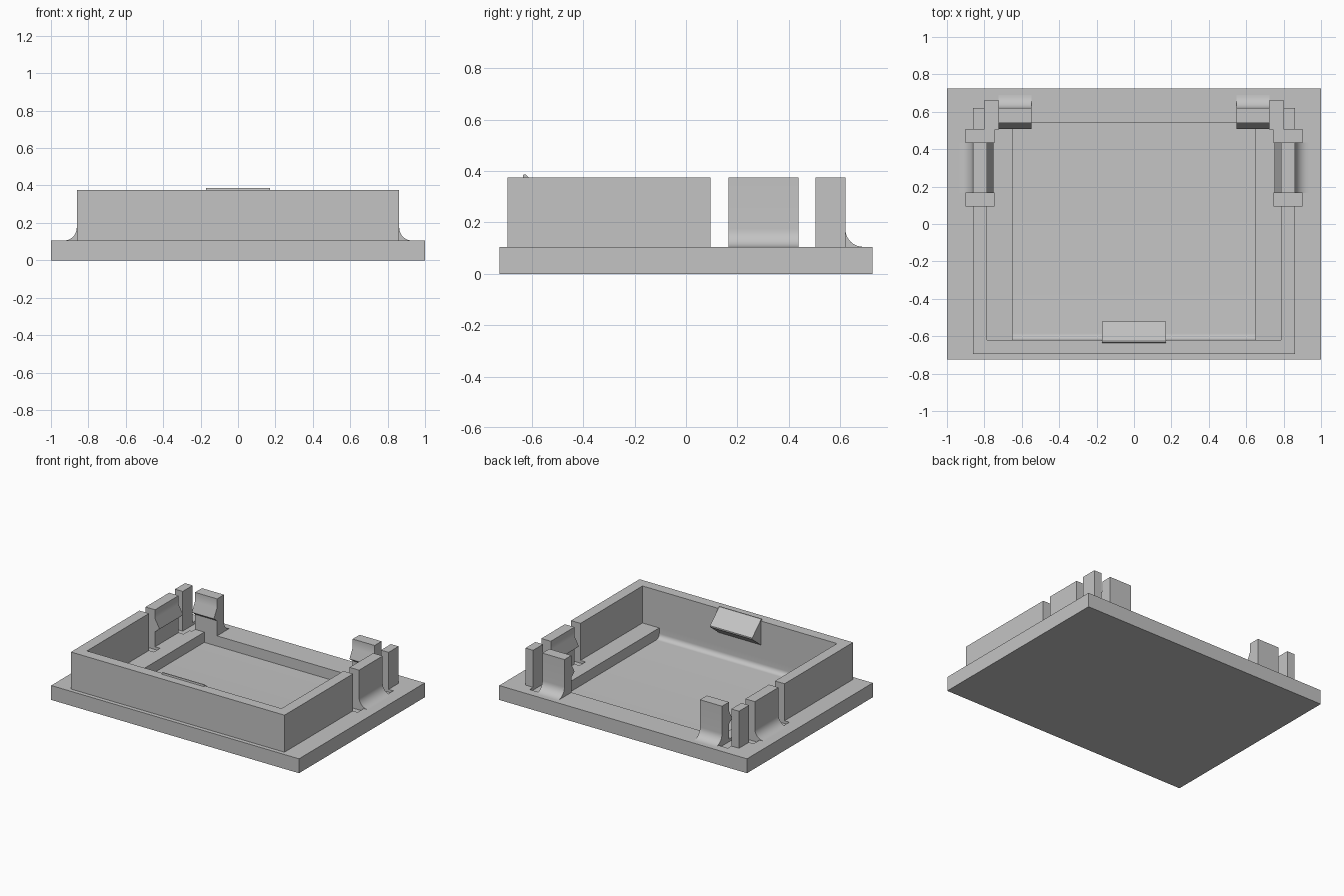
import bpy
import bmesh
from math import sin, cos, pi, radians

default = bpy.data.objects.get("Cube")
if default:
    bpy.data.objects.remove(default, do_unlink=True)

grey = bpy.data.materials.new("plain_grey")
grey.use_nodes = True
grey.diffuse_color = (0.55, 0.55, 0.55, 1)
grey.node_tree.nodes["Principled BSDF"].inputs["Base Color"].default_value = (0.55, 0.55, 0.55, 1)

PLATE, TOP, FLOOR = 0.105, 0.375, 0.03
PLACE = {
    "x": lambda u, v, t: (t, u, v),
    "y": lambda u, v, t: (u, t, v),
    "z": lambda u, v, t: (u, v, t),
}


def prism(name, points, axis, lo, hi, side=1):
    """Extrude a closed profile along an axis; side -1 mirrors it in x."""
    bm = bmesh.new()
    rings = []
    for t in (lo, hi):
        ring = []
        for u, v in points:
            x, y, z = PLACE[axis](u, v, t)
            ring.append(bm.verts.new((side * x, y, z)))
        rings.append(ring)
    a, b = rings
    bm.faces.new(a)
    bm.faces.new(b)
    for i in range(len(a)):
        j = (i + 1) % len(a)
        bm.faces.new((a[i], a[j], b[j], b[i]))
    bmesh.ops.recalc_face_normals(bm, faces=bm.faces)
    mesh = bpy.data.meshes.new(name)
    bm.to_mesh(mesh)
    bm.free()
    mesh.materials.append(grey)
    obj = bpy.data.objects.new(name, mesh)
    bpy.context.collection.objects.link(obj)
    return obj


def rect(x0, x1, y0, y1):
    return [(x0, y0), (x1, y0), (x1, y1), (x0, y1)]


def select(obj):
    bpy.ops.object.select_all(action="DESELECT")
    obj.select_set(True)
    bpy.context.view_layer.objects.active = obj


def smooth(obj):
    select(obj)
    bpy.ops.object.shade_smooth_by_angle(angle=radians(30))


def cut(target, cutter):
    cutter.hide_render = True
    mod = target.modifiers.new("cut", "BOOLEAN")
    mod.operation = "DIFFERENCE"
    mod.solver = "EXACT"
    mod.object = cutter
    select(target)
    bpy.ops.object.modifier_apply(modifier=mod.name)
    bpy.data.objects.remove(cutter, do_unlink=True)


def clip_section(inner, outer):
    """Upright tongue with an inward catch and a curved outer foot."""
    r = 0.07
    foot = [(outer + r - r * sin(a), PLATE + r - r * cos(a))
            for a in (pi / 2 * i / 10 for i in range(11))]
    catch = [(inner, 0.31), (inner - 0.033, 0.25), (inner - 0.033, 0.24), (inner, 0.215)]
    return foot + [(outer, TOP), (inner, TOP)] + catch + [(inner, PLATE)]


# Base plate with a shallow recess, rounded along its front floor edge
plate = prism("base_plate", rect(-1, 1, -0.725, 0.725), "z", 0, PLATE)
r = 0.035
curve = [(-0.62 + r - r * cos(a), FLOOR + r - r * sin(a))
         for a in (pi / 2 * i / 8 for i in range(9))]
recess = curve + [(0.54, FLOOR), (0.54, 0.2), (-0.62, 0.2)]
cut(plate, prism("recess_cutter", recess, "x", -0.65, 0.65))

# Relief slots beside the clips
corner = [(0.745, 0.437), (0.90, 0.437), (0.90, 0.505), (0.80, 0.505),
          (0.80, 0.66), (0.725, 0.66), (0.725, 0.505), (0.745, 0.505)]
for side in (1, -1):
    cut(plate, prism("slot_cutter", rect(0.745, 0.90, 0.095, 0.165), "z", 0.085, 0.2, side))
    cut(plate, prism("corner_cutter", corner, "z", 0.085, 0.2, side))
smooth(plate)

# Three-sided wall
half = [(0.862, -0.695), (0.862, 0.095), (0.785, 0.095), (0.785, -0.62)]
prism("wall", half + [(-x, y) for x, y in reversed(half)], "z", PLATE, TOP)

# Wedge catch inside the front wall
wedge = [(-0.635, TOP), (-0.633, 0.387), (-0.625, 0.387), (-0.52, 0.288),
         (-0.52, 0.278), (-0.62, 0.2), (-0.635, 0.2)]
prism("front_catch", wedge, "x", -0.17, 0.17)

# Clips and corner posts on both sides
for side, label in ((1, "left"), (-1, "right")):
    smooth(prism(label + "_side_clip", clip_section(0.785, 0.862), "y", 0.165, 0.437, side))
    smooth(prism(label + "_back_clip", clip_section(0.54, 0.62), "x", 0.547, 0.725, side))
    prism(label + "_corner_post", rect(0.80, 0.862, 0.505, 0.62), "z", PLATE, TOP, side)
